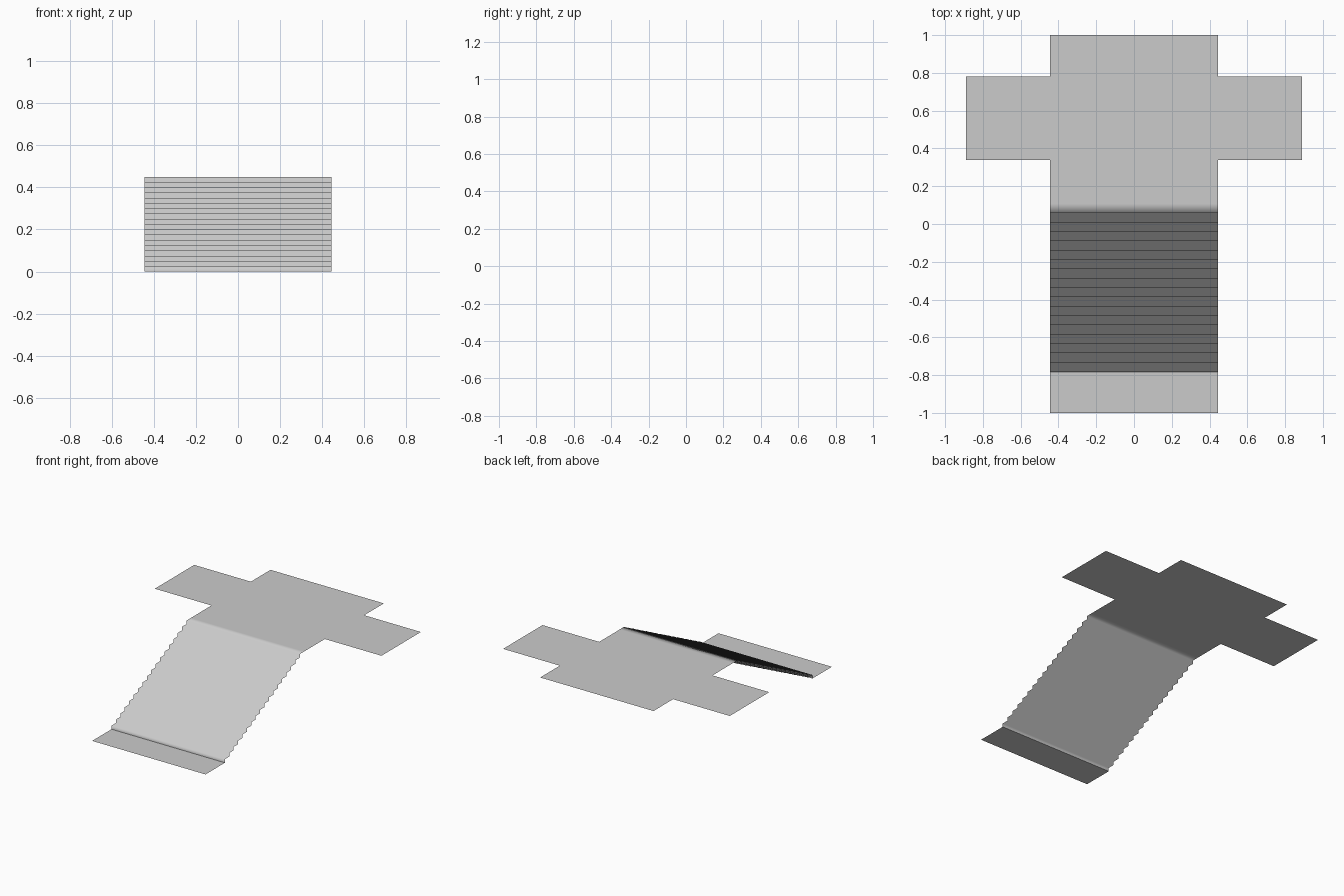
import bpy

# Remove the default cube
cube = bpy.data.objects.get("Cube")
if cube:
    bpy.data.objects.remove(cube, do_unlink=True)

HALF_WIDTH = 0.445
WING = 0.89
TOP = 0.45
STEPS = 18
STAIR_START, LAST_RISER = -0.783, 0.058
RUN = (LAST_RISER - STAIR_START) / (STEPS - 1)
RISE = TOP / STEPS
STAIR_END = LAST_RISER + RUN

# Single plain grey
grey = bpy.data.materials.new("plain grey")
grey.use_nodes = True
colour = (0.6, 0.6, 0.6, 1)
grey.diffuse_color = colour
grey.node_tree.nodes["Principled BSDF"].inputs["Base Color"].default_value = colour


def make_sheet(name, verts, faces, smooth=False):
    mesh = bpy.data.meshes.new(name)
    mesh.from_pydata(verts, [], faces)
    mesh.materials.append(grey)
    for poly in mesh.polygons:
        poly.use_smooth = smooth
    mesh.update()
    obj = bpy.data.objects.new(name, mesh)
    bpy.context.collection.objects.link(obj)
    return obj


def flat_outline(name, points, z):
    """One flat upward-facing sheet from a counter-clockwise outline."""
    return make_sheet(name, [(x, y, z) for x, y in points], [range(len(points))])


# Lower landing
flat_outline("lower_landing", [(-HALF_WIDTH, -1), (HALF_WIDTH, -1),
             (HALF_WIDTH, STAIR_START), (-HALF_WIDTH, STAIR_START)], 0)

# Stair flight: folded strip of risers and treads, softly shaded
profile = [(STAIR_START, 0)]
for i in range(STEPS):
    y, z = STAIR_START + i * RUN, (i + 1) * RISE
    profile += [(y, z), (y + RUN, z)]
verts = [(x, y, z) for y, z in profile for x in (-HALF_WIDTH, HALF_WIDTH)]
faces = [(2 * i, 2 * i + 1, 2 * i + 3, 2 * i + 2) for i in range(len(profile) - 1)]
make_sheet("stair_flight", verts, faces, smooth=True)

# Upper landing: cross-shaped platform with a wing on each side
right_half = [(HALF_WIDTH, STAIR_END), (HALF_WIDTH, 0.338), (WING, 0.338),
              (WING, 0.78), (HALF_WIDTH, 0.78), (HALF_WIDTH, 1)]
left_half = [(-x, y) for x, y in reversed(right_half)]
flat_outline("upper_landing", right_half + left_half, TOP)
